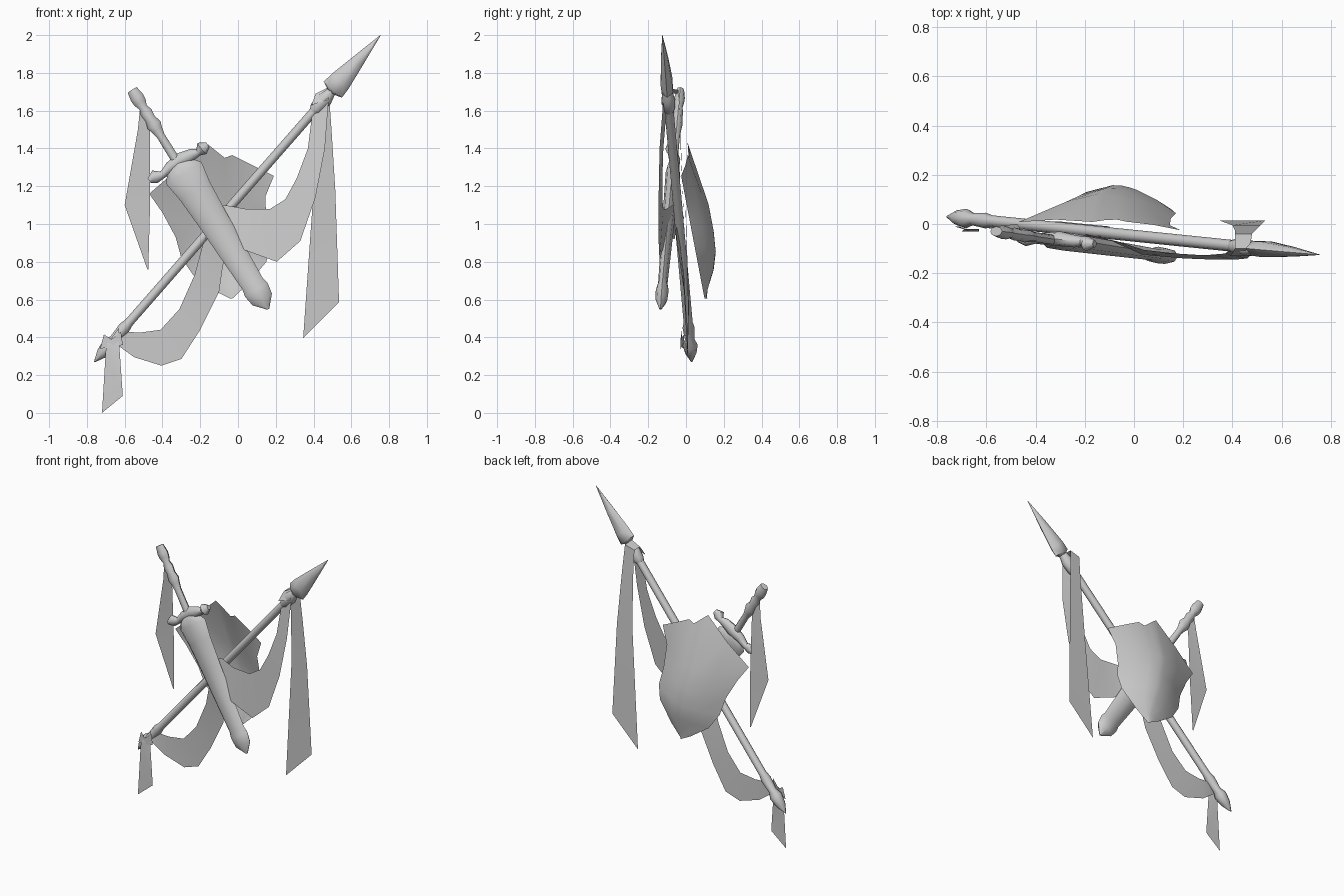
import bpy
import bmesh
import math
from mathutils import Vector

CM = 0.01  # coordinates below are written in hundredths of a unit

cube = bpy.data.objects.get("Cube")
if cube:
    bpy.data.objects.remove(cube, do_unlink=True)


def make_material(name, colour):
    mat = bpy.data.materials.new(name)
    mat.use_nodes = True
    mat.diffuse_color = colour
    mat.node_tree.nodes["Principled BSDF"].inputs["Base Color"].default_value = colour
    return mat


grey = make_material("plain_grey", (0.6, 0.6, 0.6, 1))


def finish(name, bm, angle=50):
    """Turn a bmesh into a smooth-shaded object with sharp creases."""
    mesh = bpy.data.meshes.new(name)
    bm.to_mesh(mesh)
    bm.free()
    mesh.materials.append(grey)
    obj = bpy.data.objects.new(name, mesh)
    bpy.context.collection.objects.link(obj)
    bpy.ops.object.select_all(action="DESELECT")
    obj.select_set(True)
    bpy.context.view_layer.objects.active = obj
    bpy.ops.object.shade_smooth_by_angle(angle=math.radians(angle))
    return obj


def skin(bm, rows, closed=False):
    """Bridge successive rows of vertices with quads."""
    for low, high in zip(rows, rows[1:]):
        count = len(low)
        for i in range(count if closed else count - 1):
            j = (i + 1) % count
            bm.faces.new((low[i], low[j], high[j], high[i]))


def tube(name, rings, sides=8):
    """Oval tube through rings of (centre, half width, half depth)."""
    bm = bmesh.new()
    centres = [Vector(ring[0]) for ring in rings]
    rows = []
    for i, (centre, width, depth) in enumerate(rings):
        before, after = centres[max(i - 1, 0)], centres[min(i + 1, len(rings) - 1)]
        along = (after - before).normalized()
        across = along.cross(Vector((0, 1, 0))).normalized()
        back = across.cross(along)
        row = []
        for k in range(sides):
            a = math.tau * k / sides
            offset = across * width * math.cos(a) + back * depth * math.sin(a)
            row.append(bm.verts.new((centres[i] + offset) * CM))
        rows.append(row)
    skin(bm, rows, closed=True)
    bm.faces.new(rows[0])
    bm.faces.new(rows[-1])
    bmesh.ops.recalc_face_normals(bm, faces=bm.faces)
    return finish(name, bm)


def shaft(name, start, end, profile, sides=8):
    """Straight tube; profile is (distance from start, half width, half depth)."""
    start, end = Vector(start), Vector(end)
    along = (end - start).normalized()
    return tube(name, [(start + along * t, w, d) for t, w, d in profile], sides)


def ribbon(name, pairs, twist=0):
    """Cloth strip through (left x, left z, right x, right z, y) rows."""
    bm = bmesh.new()
    rows = []
    for lx, lz, rx, rz, y in pairs:
        ends = ((lx, y + twist, lz), (rx, y, rz))
        rows.append([bm.verts.new(Vector(p) * CM) for p in ends])
    skin(bm, rows)
    return finish(name, bm)


# Spear: pole with pointed butt, binding and barbed flat head
butt, tip = (-76, 3, 27), (75.5, -12.5, 200)
length = (Vector(tip) - Vector(butt)).length
shaft("spear_pole", butt, tip, [
    (0, 0.3, 0.3), (6, 3, 3), (12, 4, 4), (16, 2.5, 2.5), (24, 3.2, 3.2),
    (28, 2.4, 2.4), (length - 38, 2.4, 2.4)])
shaft("spear_binding", butt, tip, [
    (length - 54, 2.5, 2.5), (length - 52, 3.6, 3.2),
    (length - 45, 4.2, 3.6), (length - 40, 2.6, 2.6)])
shaft("spear_head", butt, tip, [
    (length - 40, 2.4, 2.4), (length - 38.5, 6.4, 3.4), (length - 33, 6, 3.6),
    (length - 18, 3.4, 2.3), (length, 0.1, 0.1)], sides=6)

# Sword: pommel and grip, then the scabbard with its end cap
pommel, point = (-56, -3, 171), (16, -13.5, 55)
shaft("sword_grip", pommel, point, [
    (0, 2.8, 2), (5, 3.7, 2.8), (8, 3.4, 2.6), (11, 2.2, 2), (14, 3.3, 2.6),
    (18, 2.8, 2.4), (22, 4, 2.8), (25, 3, 2.4), (29, 2.2, 2), (50, 2.4, 2)])
shaft("scabbard", pommel, point, [
    (46, 3, 2), (48, 8, 3), (52, 11, 3.8), (63, 9.3, 3.6), (80, 8.2, 3.3),
    (121, 6.2, 2.5), (125, 7, 3.4), (131, 6, 3.2), (137, 0.6, 0.6)])
tube("sword_guard", [
    ((-47, -6, 123), 1.5, 1.5), ((-44, -6, 125), 3.6, 3), ((-40, -6, 126), 2, 2),
    ((-36, -6, 130), 3, 2.5), ((-30, -6, 134), 4, 3), ((-24, -7, 137), 3, 2.5),
    ((-21, -7, 138), 2, 2), ((-19, -8, 140), 3.8, 3), ((-16, -8, 142), 1.5, 1.5)])

# Shield: bowed sheet leaning back, with a notched upper edge
top_edge = [(-47, 116), (-32, 129), (-17, 143), (-12, 139), (-7, 135),
            (-3, 136.5), (8, 131), (19, 125.5)]
side_rows = [(-40, 106, 14.5, 114.5), (-33, 93, 15, 100), (-30, 82, 17, 89),
             (-23, 72, 15, 80), (-11, 64, 5, 68), (-4, 60.5, -3, 60.5)]
bm = bmesh.new()
steps = [(x - top_edge[0][0]) / (top_edge[-1][0] - top_edge[0][0]) for x, z in top_edge]
grid = [top_edge]
for lx, lz, rx, rz in side_rows:
    grid.append([(lx + (rx - lx) * u, lz + (rz - lz) * u) for u in steps])
bows = (6, 11, 11, 10, 7, 2, 0)
rows = []
for points, bow in zip(grid, bows):
    row = []
    for (x, z), u in zip(points, steps):
        lean = (120 - z) * 0.19 - 1.5 * u
        arch = bow * (1 - abs(2 * u - 1) ** 1.7)
        row.append(bm.verts.new(Vector((x, lean + arch, z)) * CM))
    rows.append(row)
skin(bm, rows)
finish("shield", bm)

# Cloth: two draped swags, a wrap over the pole and three hanging tails
ribbon("upper_swag", [
    (40, 164, 48, 166, -12), (37, 140, 46, 140, -14), (31, 124, 41, 114, -14.5),
    (25, 113, 33, 91, -14.5), (17, 108, 20.5, 80, -14), (4, 108, 4, 86, -12.5),
    (-7, 110, -8, 93, -9), (-20, 105, -17, 92, -6)], twist=2)
ribbon("lower_swag", [
    (-14, 102, -4, 92, -5), (-19, 88, -8, 78, -3), (-23, 73, -10, 64, -1),
    (-31, 55, -20, 44, 0), (-41, 44, -30, 28.5, 1), (-52, 42.5, -40.5, 25, 1),
    (-60, 43, -55, 29.5, 1), (-66, 40, -64, 36, 0)])
ribbon("spear_wrap", [
    (39, 163, 48, 166, -13), (41, 169, 47, 172, -10), (41, 169, 48, 171, -4)])
ribbon("spear_tail", [
    (41, 169, 48, 171, -4), (41, 150, 49.5, 150, -2.5),
    (40, 118, 51.5, 118, -0.5), (34.5, 39.5, 53.5, 58.5, 1.5)])
ribbon("butt_tail", [
    (-69, 37, -63, 45, -2), (-70, 33, -63, 38, -3), (-72, 0, -61, 9, -3)])
ribbon("butt_knot", [
    (-71, 41.5, -73, 34, -1), (-67, 39, -66, 35, -3), (-62, 43, -61, 36, -3)])
ribbon("sword_tail", [
    (-52, 160, -46.5, 152, -4), (-53, 150, -46.5, 144, -3),
    (-60, 110, -46.5, 112, -1.5), (-48, 76, -47.5, 76, 0)])
